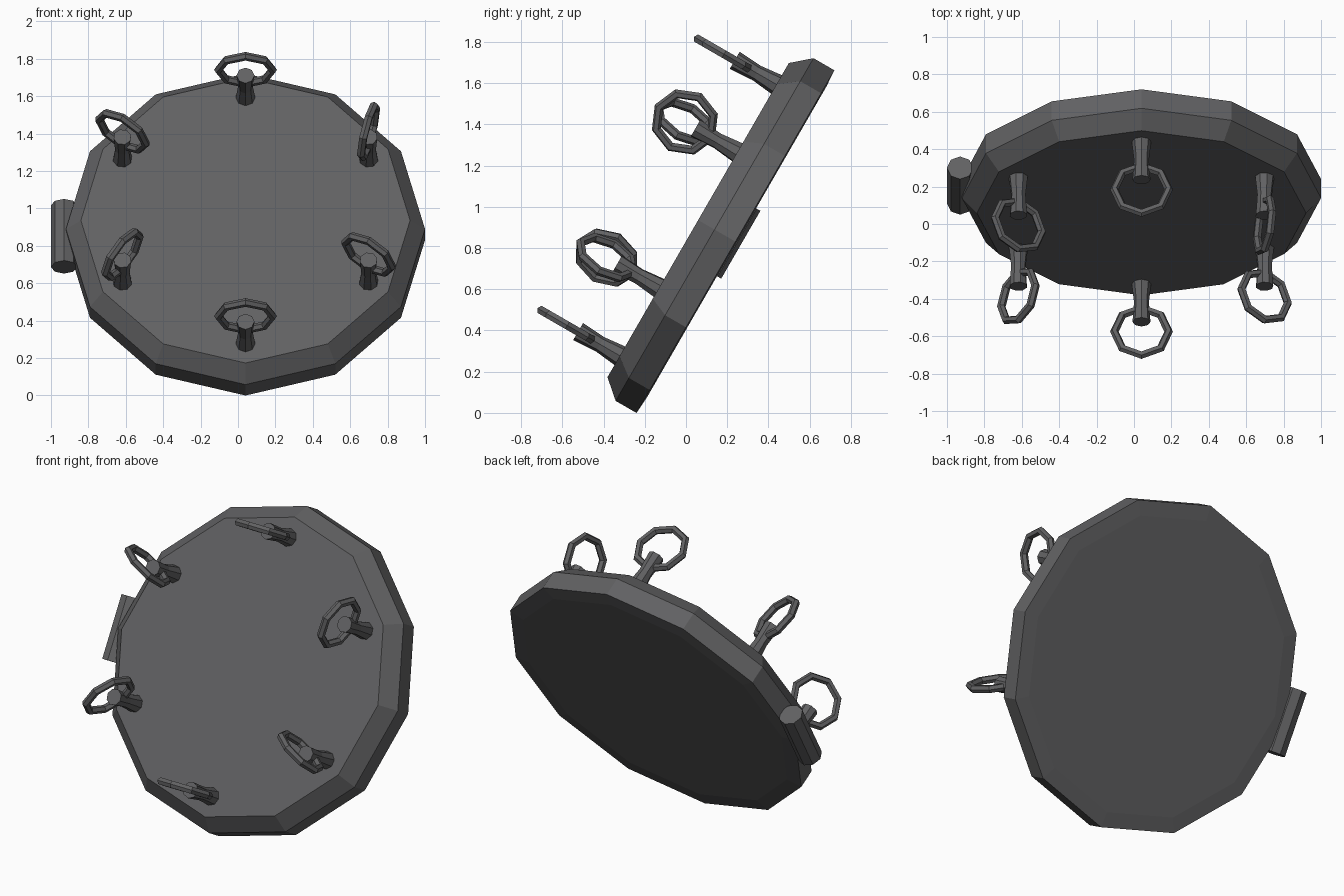
import bpy, bmesh, math
from mathutils import Matrix, Vector

if "Cube" in bpy.data.objects:
    bpy.data.objects.remove(bpy.data.objects["Cube"])

# one dark iron colour
iron = bpy.data.materials.new("dark_iron")
iron.diffuse_color = (0.12, 0.12, 0.124, 1)
iron.use_nodes = True
iron.node_tree.nodes["Principled BSDF"].inputs["Base Color"].default_value = iron.diffuse_color

# tilted frame: local x = right, local y = up along the disc, local z = disc normal
FRAME = Matrix.Translation((0.04, 0.24, 0.831)) @ Matrix.Rotation(math.radians(60), 4, 'X')


def lathe(name, profile, sides, local=Matrix.Identity(4), phase=0.0):
    """Stack of polygon rings (radius, height), capped at both ends."""
    bm = bmesh.new()
    rings = []
    for r, h in profile:
        rings.append([bm.verts.new((r * math.cos(phase + 2 * math.pi * i / sides),
                                    r * math.sin(phase + 2 * math.pi * i / sides), h))
                      for i in range(sides)])
    for a, b in zip(rings, rings[1:]):
        for i in range(sides):
            j = (i + 1) % sides
            bm.faces.new((a[i], a[j], b[j], b[i]))
    bm.faces.new(rings[0][::-1])
    bm.faces.new(rings[-1])
    return finish(name, bm, local)


def torus(name, R, r, local, major=8, minor=6):
    bm = bmesh.new()
    g = [[bm.verts.new(((R + r * math.cos(2 * math.pi * k / minor)) * math.cos(2 * math.pi * i / major),
                        (R + r * math.cos(2 * math.pi * k / minor)) * math.sin(2 * math.pi * i / major),
                        r * math.sin(2 * math.pi * k / minor)))
          for k in range(minor)] for i in range(major)]
    for i in range(major):
        for k in range(minor):
            i2, k2 = (i + 1) % major, (k + 1) % minor
            bm.faces.new((g[i][k], g[i2][k], g[i2][k2], g[i][k2]))
    return finish(name, bm, local)


def finish(name, bm, local):
    bmesh.ops.recalc_face_normals(bm, faces=bm.faces[:])
    me = bpy.data.meshes.new(name)
    bm.to_mesh(me)
    bm.free()
    me.transform(FRAME @ local)
    me.materials.append(iron)
    ob = bpy.data.objects.new(name, me)
    bpy.context.collection.objects.link(ob)
    return ob


# twelve-sided lid, bevelled towards the front, barely domed at the back
lathe("lid_disc", [(0.87, -0.006), (0.96, 0.0), (0.96, 0.117), (0.88, 0.209)], 12)

# hinge barrel on the left rim
hinge = Matrix.Translation((-0.97, 0, 0.04)) @ Matrix.Rotation(math.radians(-90), 4, 'X')
lathe("hinge_barrel", [(0.07, -0.19), (0.07, 0.19)], 8, hinge)

# six waisted pegs, each holding a loose ring turned about the peg
turns = {90: 0, 150: -31, 210: 51, 270: 0, 330: -31, 30: 74}
for n, (ang, turn) in enumerate(turns.items(), 1):
    a = math.radians(ang)
    pos = Matrix.Translation((0.76 * math.cos(a), 0.76 * math.sin(a), 0))
    lathe(f"peg_{n}", [(0.054, 0.19), (0.04, 0.32), (0.048, 0.443)], 8, pos, a)
    ring = (pos @ Matrix.Translation((0, 0, 0.503))
            @ Matrix.Rotation(math.radians(turn), 4, 'Z')
            @ Matrix.Rotation(math.radians(90), 4, 'X'))
    torus(f"ring_{n}", 0.145, 0.023, ring)
